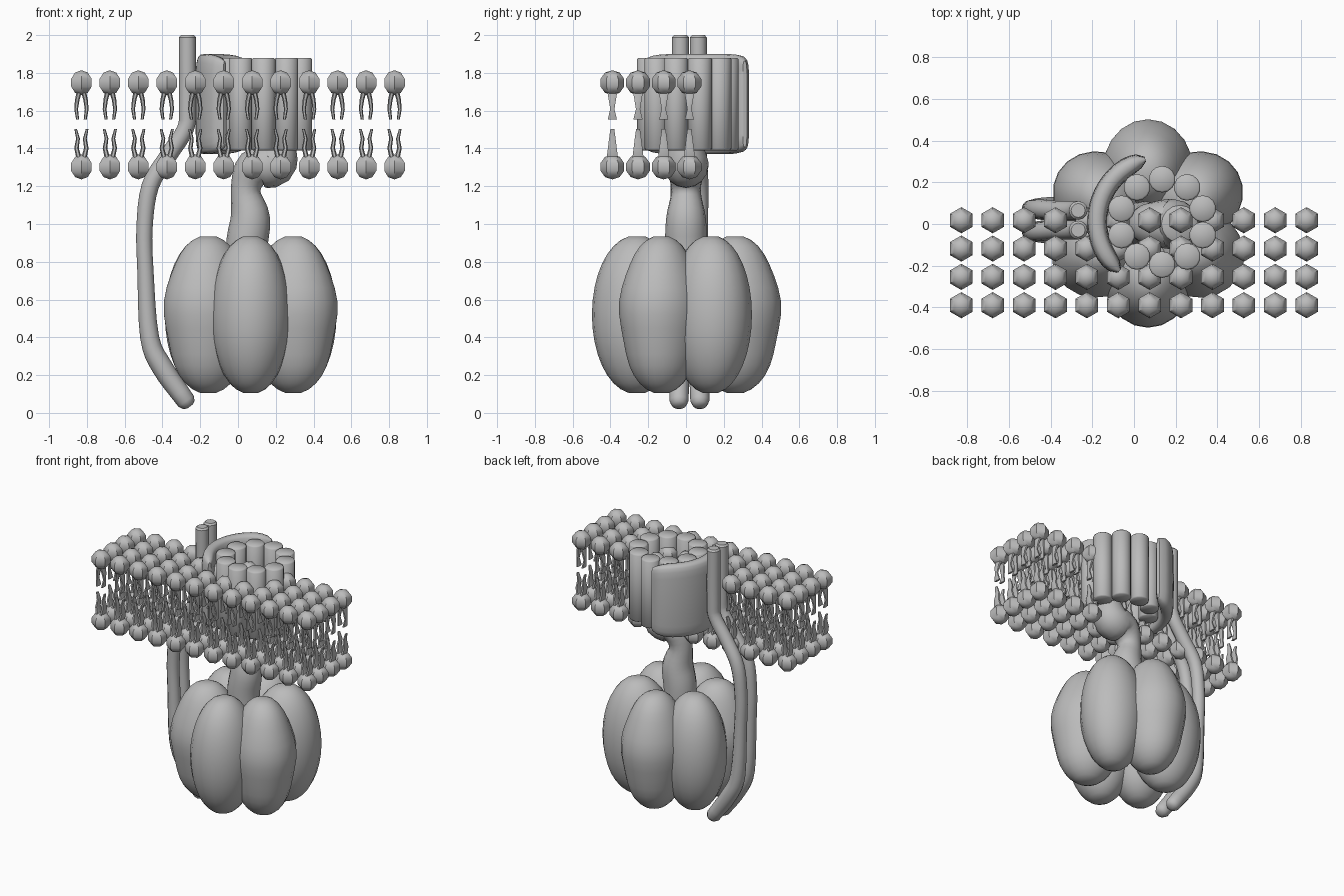
import bpy, bmesh, math
from mathutils import Vector

old = bpy.data.objects.get("Cube")
if old:
    bpy.data.objects.remove(old, do_unlink=True)

grey = bpy.data.materials.new("plain grey")
grey.use_nodes = True
grey.diffuse_color = (0.5, 0.5, 0.5, 1)
bsdf = grey.node_tree.nodes["Principled BSDF"]
bsdf.inputs["Base Color"].default_value = (0.5, 0.5, 0.5, 1)
bsdf.inputs["Roughness"].default_value = 0.7


def finish(bm, name, angle=40):
    """Turn a bmesh into a smooth shaded mesh with sharp edges kept."""
    bmesh.ops.recalc_face_normals(bm, faces=bm.faces)
    mesh = bpy.data.meshes.new(name)
    bm.to_mesh(mesh)
    bm.free()
    mesh.materials.append(grey)
    mesh.shade_smooth()
    mesh.set_sharp_from_angle(angle=math.radians(angle))
    return mesh


def place(mesh, name, loc=(0, 0, 0), turn=0):
    ob = bpy.data.objects.new(name, mesh)
    ob.location = loc
    ob.rotation_euler.z = turn
    bpy.context.scene.collection.objects.link(ob)
    return ob


def loft(bm, rings):
    """Skin a list of closed rings of points and cap both ends."""
    rows = [[bm.verts.new(p) for p in ring] for ring in rings]
    n = len(rows[0])
    for a, b in zip(rows, rows[1:]):
        for i in range(n):
            j = (i + 1) % n
            bm.faces.new((a[i], a[j], b[j], b[i]))
    bm.faces.new(rows[0][::-1])
    bm.faces.new(rows[-1])


def circle(n):
    return [(math.cos(math.tau * i / n), math.sin(math.tau * i / n)) for i in range(n)]


def smooth_path(points, steps=4):
    """Catmull-Rom through points of (x, y, z, radius)."""
    p = [Vector(q) for q in points]
    p = [2 * p[0] - p[1]] + p + [2 * p[-1] - p[-2]]
    out = []
    for a, b, c, d in zip(p, p[1:], p[2:], p[3:]):
        for s in range(steps):
            t = s / steps
            out.append(0.5 * (2 * b + (c - a) * t + (2 * a - 5 * b + 4 * c - d) * t * t
                              + (3 * b - a - 3 * c + d) * t ** 3))
    return out + [p[-2]]


def tube(name, points, sides=12, round_start=True):
    path = smooth_path(points)
    rings = []
    for k, q in enumerate(path):
        ahead = (path[min(k + 1, len(path) - 1)] - path[max(k - 1, 0)]).to_3d().normalized()
        side = Vector((0, 1, 0))
        other = ahead.cross(side).normalized()
        centre = q.to_3d()
        ring = lambda shift, f: [centre + ahead * shift + (side * c + other * s) * q.w * f
                                 for c, s in circle(sides)]
        if k == 0 and round_start:
            rings += [ring(-0.035, 0.35), ring(-0.025, 0.75)]
        rings.append(ring(0, 1))
        if k == len(path) - 1:
            rings.append(ring(0.012, 0.75))
    bm = bmesh.new()
    loft(bm, rings)
    return place(finish(bm, name), name)


# Six swollen head lobes, alternately plain and slightly waisted
CX = 0.067


def lobe_mesh(name, wave):
    rings = []
    for k in range(1, 18):
        a = math.pi * k / 18
        z = -0.42 * math.cos(a)
        r = math.sin(a) ** 0.95 * (1 + wave * math.sin(a) * math.cos(z * 14 + 2.2))
        rings.append([(0.238 * r * c, 0.213 * r * s, z) for c, s in circle(20)])
    bm = bmesh.new()
    loft(bm, rings)
    return finish(bm, name, 60)


lobes = [lobe_mesh("plain_lobe", 0), lobe_mesh("waisted_lobe", -0.035)]
for i in range(6):
    a = math.radians(30 + 60 * i)
    place(lobes[i % 2], f"head_lobe_{i + 1}",
          (CX + 0.26 * math.cos(a), 0.26 * math.sin(a), 0.52), a)

# Central stalk, hooking sideways under the rotor ring
tube("central_stalk", [
    (0.06, 0, 0.5, 0.1), (0.045, 0, 0.85, 0.11), (0.065, 0, 1.03, 0.105),
    (0.04, 0, 1.18, 0.078), (0.085, 0, 1.29, 0.105), (0.19, 0, 1.32, 0.12),
    (0.22, 0, 1.42, 0.09)], 16)

# Rotor ring of ten upright rods
RING = Vector((0.135, 0.01, 0))
bm = bmesh.new()
bmesh.ops.create_cone(bm, cap_ends=True, segments=14, radius1=0.064, radius2=0.064, depth=0.49)
rims = [e for e in bm.edges if abs(e.verts[0].co.z - e.verts[1].co.z) < 0.01]
bmesh.ops.bevel(bm, geom=rims, offset=0.008, segments=1, affect='EDGES')
rod = finish(bm, "rotor_rod", 50)
for i in range(10):
    a = math.radians(90 + 36 * i)
    place(rod, f"rotor_rod_{i + 1}",
          (RING.x + 0.205 * math.cos(a), RING.y + 0.205 * math.sin(a), 1.635))

# Curved wall hugging the ring, with rounded ends
rings = []
for k in range(21):
    t = k / 20
    a = math.radians(105 + 124 * t)
    u = abs(2 * t - 1)
    end = max(0.25, (1 - u ** 8) ** 0.5)
    tall = 0.265 * (0.86 + 0.14 * (1 - u ** 6))
    ring = []
    for c, s in circle(20):
        off = math.copysign(abs(c) ** 0.6, c) * 0.048 * end
        z = 1.635 + math.copysign(abs(s) ** 0.35, s) * tall
        r = 0.312 + off
        ring.append((RING.x + r * math.cos(a), RING.y + r * math.sin(a), z))
    rings.append(ring)
bm = bmesh.new()
loft(bm, rings)
place(finish(bm, "curved_wall", 50), "curved_wall")

# Pair of long bent outer stalks
for name, side in (("outer_stalk_front", -1), ("outer_stalk_back", 1)):
    y, low = 0.018 + 0.047 * side, 0.018 + 0.055 * side
    tube(name, [
        (-0.275, low, 0.062, 0.05), (-0.4, low, 0.24, 0.056), (-0.468, low, 0.4, 0.05),
        (-0.49, low, 0.75, 0.043), (-0.495, low, 0.98, 0.043), (-0.465, low, 1.2, 0.046),
        (-0.37, y, 1.36, 0.046), (-0.28, y, 1.5, 0.045), (-0.268, y, 1.62, 0.045),
        (-0.268, y, 1.988, 0.045)])

# Membrane unit: six-sided head with two bowed tails hanging below it
def lipid_mesh(name, sections):
    bm = bmesh.new()
    bmesh.ops.create_uvsphere(bm, u_segments=6, v_segments=5, radius=0.066)
    for side in (-1, 1):
        loft(bm, [[(side * x + rx * c, ry * s, z) for c, s in circle(6)]
                  for x, z, rx, ry in sections])
    return finish(bm, name, 50)


# each section: offset, height, half width, half depth
upper = lipid_mesh("upper_lipid", [
    (0.012, -0.05, 0.014, 0.03), (0.022, -0.09, 0.012, 0.022),
    (0.028, -0.14, 0.010, 0.013), (0.020, -0.195, 0.008, 0.028)])
lower = lipid_mesh("lower_lipid", [
    (0.014, -0.05, 0.014, 0.034), (0.026, -0.10, 0.012, 0.027),
    (0.018, -0.15, 0.010, 0.020), (0.030, -0.2, 0.007, 0.012)])
for row in range(4):
    for col in range(12):
        x, y = -0.829 + 0.1507 * col, 0.018 - 0.136 * row
        place(upper, f"upper_lipid_{row + 1}_{col + 1}", (x, y, 1.748))
        flipped = place(lower, f"lower_lipid_{row + 1}_{col + 1}", (x, y, 1.302))
        flipped.rotation_euler.x = math.pi
